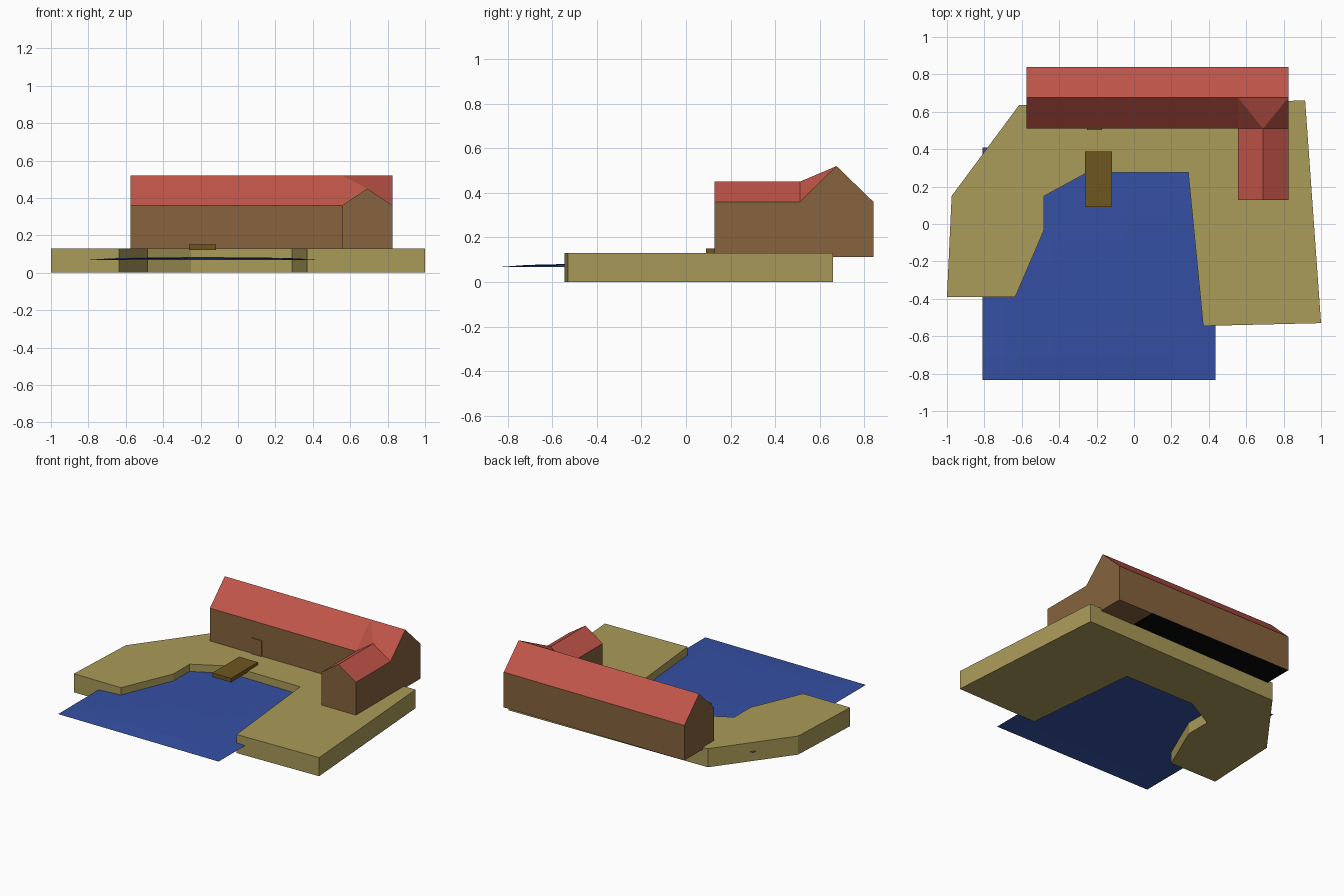
import bpy, bmesh, math

if "Cube" in bpy.data.objects:
    bpy.data.objects.remove(bpy.data.objects["Cube"])


def material(name, r, g, b):
    m = bpy.data.materials.new(name)
    m.diffuse_color = (r, g, b, 1)
    m.use_nodes = True
    m.node_tree.nodes["Principled BSDF"].inputs["Base Color"].default_value = m.diffuse_color
    return m


OLIVE = material("olive ground", .40, .325, .10)
RED = material("red roof", .53, .09, .065)
BROWN = material("brown wall", .24, .125, .048)
BLUE = material("blue water", .036, .08, .37)
WOOD = material("dark wood", .155, .092, .015)
BLACK = material("black underside", .002, .002, .002)


def finish(name, bm, *mats):
    me = bpy.data.meshes.new(name)
    bm.to_mesh(me)
    bm.free()
    for m in mats:
        me.materials.append(m)
    ob = bpy.data.objects.new(name, me)
    bpy.context.collection.objects.link(ob)
    return ob


def extrude(points, vec):
    """Closed solid from a flat outline pushed along vec."""
    bm = bmesh.new()
    f = bm.faces.new([bm.verts.new(p) for p in points])
    top = bmesh.ops.extrude_face_region(bm, geom=[f])["geom"]
    bmesh.ops.translate(bm, vec=vec, verts=[v for v in top if isinstance(v, bmesh.types.BMVert)])
    bmesh.ops.recalc_face_normals(bm, faces=bm.faces)
    bm.normal_update()
    return bm


def box(name, x0, x1, y0, y1, z0, z1, mat):
    bm = extrude([(x0, y0, z0), (x1, y0, z0), (x1, y1, z0), (x0, y1, z0)], (0, 0, z1 - z0))
    return finish(name, bm, mat)


def paint_roof(bm):
    for f in bm.faces:
        if f.normal.z > 0.3:
            f.material_index = 1


# ground wrapping around the harbour
shore = [(-.615, .635), (-.975, .15), (-1, -.39), (-.635, -.39), (-.48, -.03), (-.48, .15),
         (-.25, .275), (.29, .275), (.37, -.545), (1, -.53), (.915, .66)]
finish("ground", extrude([(x, y, 0) for x, y in shore], (0, 0, .13)), OLIVE)

# gently swelling water sheet
bm = bmesh.new()
bmesh.ops.create_grid(bm, x_segments=10, y_segments=10, size=.6225)
for v in bm.verts:
    u, w = v.co.x / .6225, v.co.y / .6225
    v.co.z = .068 + .015 * math.sqrt(max(0, (1 - u * u) * (1 - w * w)))
    v.co.x -= .1875
    v.co.y -= .2125
finish("water", bm, BLUE)

# main house: gable profile run along x
Y0, YM, Y1, ZB, ZE, ZR = .51, .675, .84, .115, .36, .52
XL, X0, XM, X1 = -.575, .557, .69, .825
bm = extrude([(XL, Y0, ZB), (XL, Y1, ZB), (XL, Y1, ZE), (XL, YM, ZR), (XL, Y0, ZE)], (X1 - XL, 0, 0))
paint_roof(bm)
for f in bm.faces:
    if f.normal.z < -.9:
        f.material_index = 2
finish("main_house", bm, BROWN, RED, BLACK)

# brown underside below the wing end
box("wing_base", X0, X1, Y0, Y1, ZB - .002, ZB + .002, BROWN)

# front wing: gable profile run along y
YF, ZW = .127, .45
bm = extrude([(X0, YF, ZB), (X1, YF, ZB), (X1, YF, ZE), (XM, YF, ZW), (X0, YF, ZE)], (0, Y0 - YF, 0))
paint_roof(bm)
finish("wing", bm, BROWN, RED)

# sloped roof joining the wing ridge to the main ridge
bm = bmesh.new()
rm, rt = bm.verts.new((XM, Y0, ZW)), bm.verts.new((XM, YM, ZR))
for x in (X0, X1):
    a, b = bm.verts.new((x, Y0, ZE)), bm.verts.new((x, YM, ZR))
    if x == X0:
        bm.faces.new((a, rm, b))
        bm.faces.new((rm, rt, b))
    else:
        bm.faces.new((a, b, rm))
        bm.faces.new((rm, b, rt))
finish("roof_join", bm, RED)

# door and jetty
box("door", -.25, -.17, .503, .515, .125, .24, BROWN)
box("jetty", -.262, -.117, .09, .387, .122, .15, WOOD)
